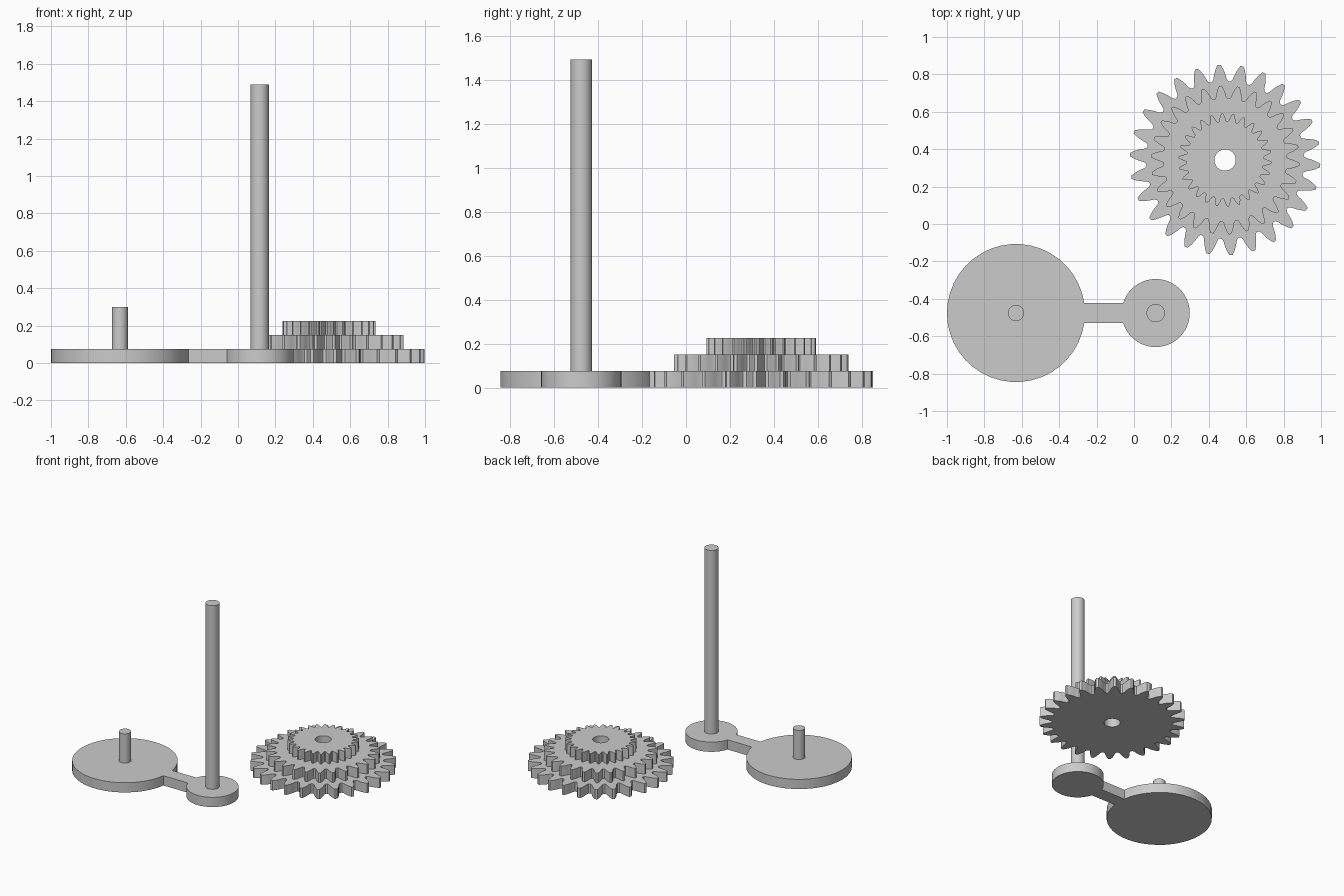
import bpy, bmesh
from math import sin, cos, pi, asin, radians

cube = bpy.data.objects.get("Cube")
if cube:
    bpy.data.objects.remove(cube, do_unlink=True)

grey = bpy.data.materials.new("plain grey")
grey.use_nodes = True
grey.diffuse_color = (0.6, 0.6, 0.6, 1)
grey.node_tree.nodes["Principled BSDF"].inputs["Base Color"].default_value = (0.6, 0.6, 0.6, 1)

THICK = 0.075
SEGMENTS = 40
BIG, SMALL = (-0.631, 0.369), (0.116, 0.182)   # disc centre x, radius
ROW_Y = -0.476


def finish(bm, name):
    """Turn a bmesh into a shaded, coloured object."""
    bmesh.ops.recalc_face_normals(bm, faces=bm.faces)
    mesh = bpy.data.meshes.new(name)
    bm.to_mesh(mesh)
    bm.free()
    mesh.materials.append(grey)
    obj = bpy.data.objects.new(name, mesh)
    bpy.context.collection.objects.link(obj)
    bpy.ops.object.select_all(action='DESELECT')
    obj.select_set(True)
    bpy.context.view_layer.objects.active = obj
    bpy.ops.object.shade_smooth_by_angle(angle=radians(30))
    return obj


def prism(name, outline, z0, z1):
    """Extrude a closed outline between two heights."""
    bm = bmesh.new()
    low = [bm.verts.new((x, y, z0)) for x, y in outline]
    high = [bm.verts.new((x, y, z1)) for x, y in outline]
    bm.faces.new(low)
    bm.faces.new(high)
    for i in range(len(low)):
        j = (i + 1) % len(low)
        bm.faces.new((low[i], low[j], high[j], high[i]))
    return finish(bm, name)


def arc(cx, r, start, end):
    steps = [start + (end - start) * i / SEGMENTS for i in range(SEGMENTS + 1)]
    return [(cx + r * cos(a), ROW_Y + r * sin(a)) for a in steps]


# Base plate: two discs joined by a narrow bar, in one outline
half_bar = 0.053
a, b = asin(half_bar / BIG[1]), asin(half_bar / SMALL[1])
prism("base_plate",
      arc(*BIG, a, 2 * pi - a) + arc(*SMALL, b - pi, pi - b), 0, THICK)

# Round posts standing on the discs
for name, cx, r, top in (("short_post", BIG[0], 0.043, 0.30),
                         ("tall_post", SMALL[0], 0.049, 1.49)):
    prism(name, arc(cx, r, 0, 2 * pi)[:-1], THICK, top)

# Stepped gear: every ring shares the same tooth layout, so tiers loft directly
TEETH = 26
GEAR_X, GEAR_Y, HOLE = 0.487, 0.342, 0.057
half_tooth = [(0.43, 0.825), (0.34, 0.85), (0.27, 0.90), (0.17, 0.955), (0.07, 0.997)]
tooth = [(-t, r) for t, r in half_tooth] + [(t, r) for t, r in reversed(half_tooth)]
profile = [(radians(93.6) + 2 * pi * (k + t) / TEETH, r)
           for k in range(TEETH) for t, r in tooth]

bm = bmesh.new()


def ring(radius, z, toothed=True):
    return [bm.verts.new((GEAR_X + radius * (r if toothed else 1) * cos(ang),
                          GEAR_Y + radius * (r if toothed else 1) * sin(ang), z))
            for ang, r in profile]


rings = [ring(HOLE, 0, False)]
for tier, radius in enumerate((0.511, 0.399, 0.25)):
    rings += [ring(radius, tier * THICK), ring(radius, (tier + 1) * THICK)]
rings.append(ring(HOLE, 3 * THICK, False))
for inner, outer in zip(rings, rings[1:] + rings[:1]):
    for i in range(len(inner)):
        j = (i + 1) % len(inner)
        bm.faces.new((inner[i], inner[j], outer[j], outer[i]))
finish(bm, "stepped_gear")
